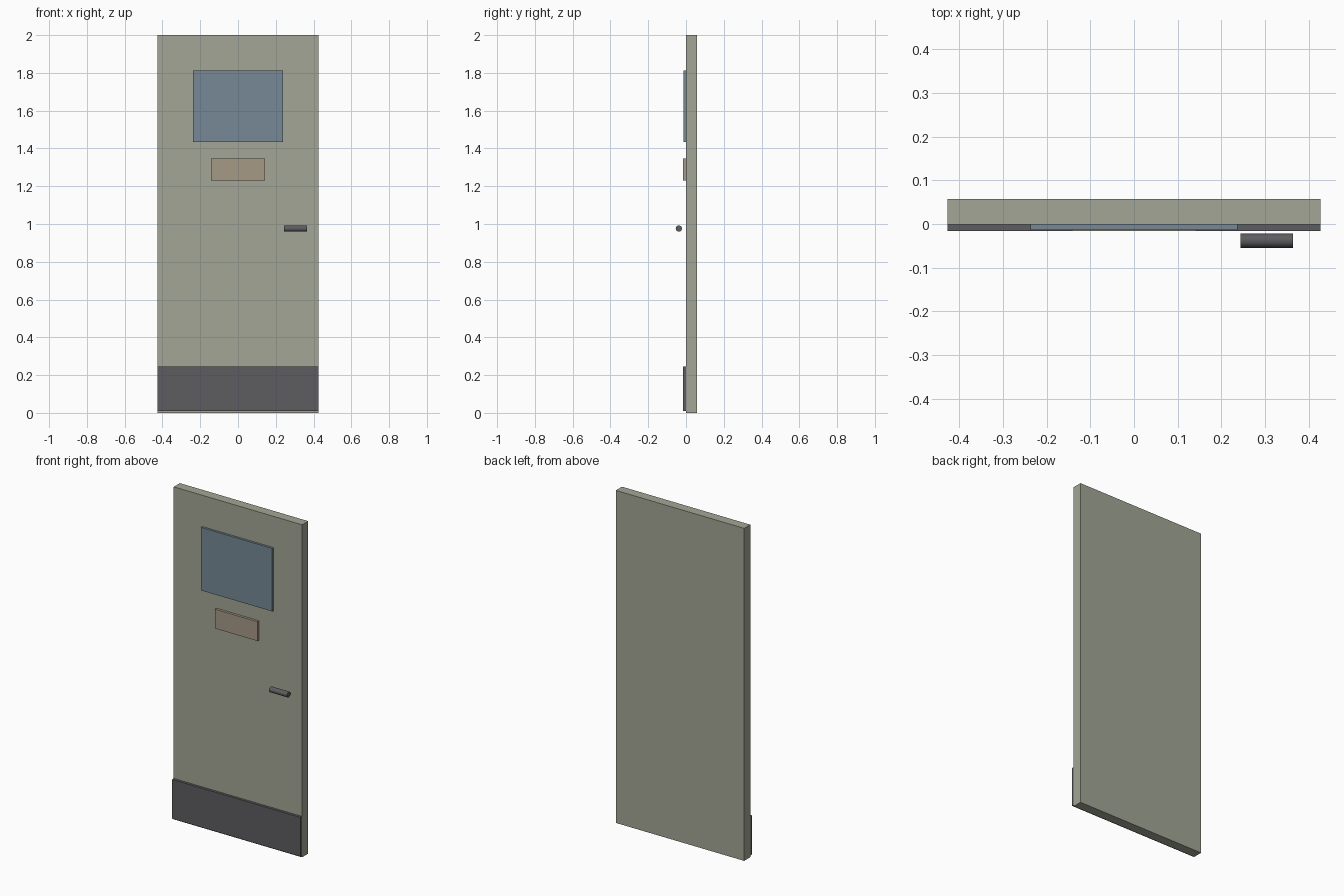
import bpy
import math

if "Cube" in bpy.data.objects:
    bpy.data.objects.remove(bpy.data.objects["Cube"])


def material(name, rgb):
    m = bpy.data.materials.new(name)
    m.diffuse_color = (*rgb, 1.0)
    m.use_nodes = True
    m.node_tree.nodes["Principled BSDF"].inputs["Base Color"].default_value = m.diffuse_color
    return m


def box(name, x, y, z, mat):
    """Box spanning the (min, max) ranges on each axis."""
    bpy.ops.mesh.primitive_cube_add(size=1, location=[sum(r) / 2 for r in (x, y, z)])
    ob = bpy.context.object
    ob.name = name
    ob.scale = [r[1] - r[0] for r in (x, y, z)]
    bpy.ops.object.transform_apply(location=False, rotation=False, scale=True)
    ob.data.materials.append(mat)
    return ob


paint = material("olive_paint", (0.36, 0.38, 0.30))
glass = material("blue_glass", (0.18, 0.25, 0.30))
tan = material("tan_plate", (0.38, 0.32, 0.24))
dark = material("dark_metal", (0.11, 0.11, 0.12))

# Door slab with raised panels on its front face
box("door_panel", (-0.427, 0.427), (-0.001, 0.057), (0, 2), paint)
box("window_pane", (-0.237, 0.237), (-0.014, 0.0), (1.433, 1.812), glass)
box("sign_plate", (-0.142, 0.142), (-0.016, 0.0), (1.23, 1.346), tan)
box("kick_plate", (-0.427, 0.427), (-0.016, -0.001), (0.01, 0.246), dark)

# Horizontal bar handle, standing clear of the door
bpy.ops.mesh.primitive_cylinder_add(vertices=16, radius=0.0165, depth=0.121,
                                    location=(0.304, -0.038, 0.976),
                                    rotation=(0, math.pi / 2, 0))
handle = bpy.context.object
handle.name = "handle_bar"
handle.data.materials.append(dark)
bpy.ops.object.shade_smooth_by_angle()
